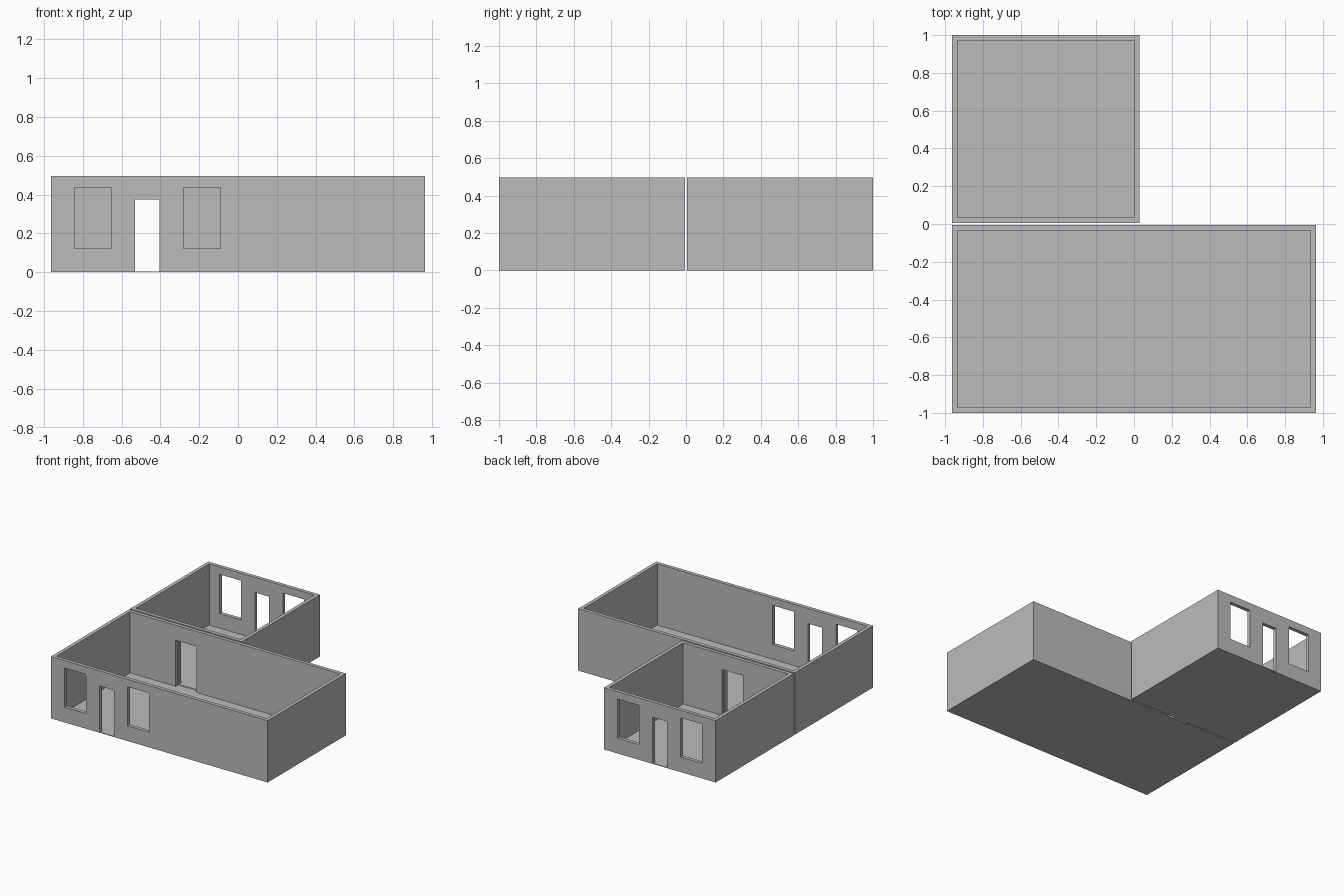
import bpy

if "Cube" in bpy.data.objects:
    bpy.data.objects.remove(bpy.data.objects["Cube"])

WALL = 0.029      # wall thickness
FLOOR = 0.005     # floor slab thickness
TOP = 0.497       # wall height
LEFT = -0.964
MID = -0.467      # shared centre line of the doors and windows

grey = bpy.data.materials.new("wall grey")
grey.diffuse_color = (0.5, 0.5, 0.5, 1)
grey.use_nodes = True
grey.node_tree.nodes["Principled BSDF"].inputs["Base Color"].default_value = grey.diffuse_color


def box(name, x0, x1, y0, y1, z0, z1):
    bpy.ops.mesh.primitive_cube_add(size=1)
    ob = bpy.context.object
    ob.name = name
    for v in ob.data.vertices:
        v.co = (x1 if v.co.x > 0 else x0,
                y1 if v.co.y > 0 else y0,
                z1 if v.co.z > 0 else z0)
    ob.data.materials.append(grey)
    return ob


def cut(target, *bounds):
    cutter = box("cutter", *bounds)
    cutter.hide_render = True
    mod = target.modifiers.new("opening", 'BOOLEAN')
    mod.operation = 'DIFFERENCE'
    mod.solver = 'EXACT'
    mod.object = cutter
    bpy.context.view_layer.objects.active = target
    bpy.ops.object.modifier_apply(modifier=mod.name)
    bpy.data.objects.remove(cutter, do_unlink=True)


def room(name, x1, y0, y1, outer_y, inner_y):
    ob = box(name, LEFT, x1, y0, y1, 0, TOP)
    # open-topped interior
    cut(ob, LEFT + WALL, x1 - WALL, y0 + WALL, y1 - WALL, FLOOR, TOP + 0.1)
    e = WALL * 1.3
    # outside door
    cut(ob, MID - 0.063, MID + 0.063, outer_y - e, outer_y + e, FLOOR, 0.375)
    # wider connecting door
    cut(ob, -0.53, -0.343, inner_y - e, inner_y + e, FLOOR, 0.375)
    # window on each side of the outside door
    for side in (-1, 1):
        c = MID + side * 0.281
        cut(ob, c - 0.095, c + 0.095, outer_y - e, outer_y + e, 0.122, 0.437)
    return ob


# long front room and square back room, with a thin gap between them
room("front_room", 0.964, -1.0, -0.006, -1.0, -0.006)
room("back_room", 0.03, 0.006, 1.0, 1.0, 0.006)
